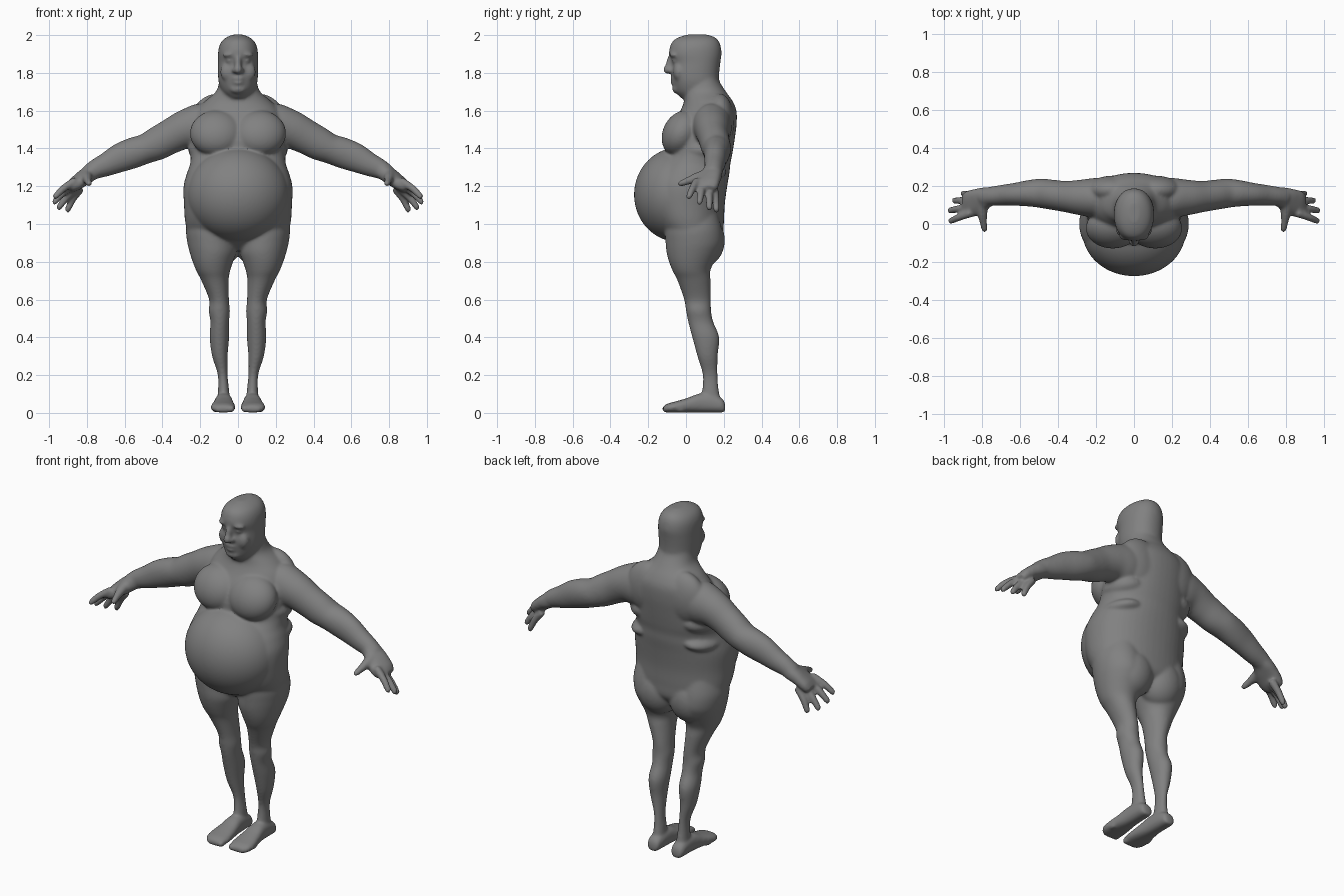
import bpy, bmesh, math
from mathutils import Vector, Matrix

parts = []


def finish(bm, name):
    bmesh.ops.recalc_face_normals(bm, faces=bm.faces)
    me = bpy.data.meshes.new(name)
    bm.to_mesh(me)
    bm.free()
    ob = bpy.data.objects.new(name, me)
    bpy.context.collection.objects.link(ob)
    parts.append(ob)


def spline(pts, steps=6):
    """Catmull-Rom through tuples of any length."""
    p = [pts[0]] + list(pts) + [pts[-1]]
    out = []
    for i in range(1, len(p) - 2):
        for k in range(steps):
            t = k / steps
            out.append([0.5 * (2 * b + (c - a) * t + (2 * a - 5 * b + 4 * c - d) * t * t
                               + (3 * b - a - 3 * c + d) * t ** 3)
                        for a, b, c, d in zip(*p[i - 1:i + 3])])
    return out + [list(pts[-1])]


def loft(name, pts, axis=None, side=1, power=2.0, n=48):
    """Skin superellipse rings (x, y, z, ru, rv); rings face the path unless axis is set."""
    rings = spline(pts)
    bm = bmesh.new()
    loops = []
    for i, (x, y, z, ru, rv) in enumerate(rings):
        if axis:
            u, v = Vector((1, 0, 0)), Vector((0, 1, 0) if axis == 'Z' else (0, 0, 1))
        else:
            a, b = rings[max(i - 1, 0)], rings[min(i + 1, len(rings) - 1)]
            t = (Vector(b[:3]) - Vector(a[:3])).normalized()
            u = t.cross(Vector((0, 0, 1))).normalized()
            v = t.cross(u)
        loop = []
        for k in range(n):
            c, s = math.cos(2 * math.pi * k / n), math.sin(2 * math.pi * k / n)
            c = math.copysign(abs(c) ** (2 / power), c)
            s = math.copysign(abs(s) ** (2 / power), s)
            co = Vector((x, y, z)) + u * c * ru + v * s * rv
            loop.append(bm.verts.new((co.x * side, co.y, co.z)))
        loops.append(loop)
    for a, b in zip(loops, loops[1:]):
        for k in range(n):
            bm.faces.new((a[k], a[(k + 1) % n], b[(k + 1) % n], b[k]))
    bm.faces.new(loops[0])
    bm.faces.new(loops[-1])
    finish(bm, name)


def column(name, secs, side=1, power=2.0):
    """Upright loft from (z, x0, x1, y_front, y_back)."""
    loft(name, [((a + b) / 2, (f + k) / 2, z, (b - a) / 2, (k - f) / 2)
                for z, a, b, f, k in secs], 'Z', side, power)


def blob(name, c, r, tilt=0, side=1, turn=0):
    bm = bmesh.new()
    m = (Matrix.Translation((c[0] * side, c[1], c[2])) @ Matrix.Rotation(turn * side, 4, 'Y')
         @ Matrix.Rotation(tilt, 4, 'X') @ Matrix.Diagonal((*r, 1)))
    bmesh.ops.create_uvsphere(bm, u_segments=64, v_segments=40, radius=1, matrix=m)
    finish(bm, name)


# Torso, neck and belly
torso = [(.86, .14, -.02, .13), (.92, .25, -.095, .19), (1.0, .278, -.165, .20),
         (1.1, .286, -.205, .205), (1.2, .288, -.21, .218), (1.27, .27, -.185, .23),
         (1.32, .253, -.145, .235), (1.37, .25, -.105, .245), (1.45, .245, -.10, .258),
         (1.53, .24, -.07, .268), (1.6, .22, -.03, .267), (1.65, .175, -.01, .247),
         (1.7, .118, -.01, .212), (1.75, .10, 0, .18), (1.8, .09, .03, .16)]
column("torso", [(z, -w, w, f, b) for z, w, f, b in torso], power=2.15)
blob("belly", (0, -.04, 1.155), (.272, .235, .25))

# Head and face
head = [(1.665, .05, -.025, .10), (1.70, .085, -.055, .168), (1.75, .102, -.07, .174),
        (1.80, .106, -.076, .176), (1.855, .106, -.074, .182), (1.9, .106, -.09, .188),
        (1.94, .10, -.084, .184), (1.97, .084, -.068, .172), (1.99, .058, -.035, .15),
        (2.003, .026, .01, .11)]
column("head", [(z, -w, w, f, b) for z, w, f, b in head], power=2.15)
blob("nose_bridge", (0, -.08, 1.855), (.018, .026, .05), -.22)
blob("nose_tip", (0, -.098, 1.818), (.023, .023, .025))
blob("lips", (0, -.066, 1.772), (.036, .018, .013))
blob("lower_lip", (0, -.066, 1.748), (.03, .016, .012))
blob("chin", (0, -.045, 1.715), (.045, .028, .026))

for s, tag in ((1, "left"), (-1, "right")):
    blob("nostril_" + tag, (.02, -.083, 1.812), (.013, .015, .014), side=s)
    blob("brow_" + tag, (.042, -.062, 1.897), (.04, .026, .014), side=s, turn=.1)
    blob("eyelid_" + tag, (.043, -.058, 1.864), (.02, .016, .013), side=s)
    blob("cheek_" + tag, (.052, -.038, 1.805), (.042, .03, .05), side=s)

    # Chest, side rolls and buttocks
    blob("chest_" + tag, (.112, -.022, 1.48), (.142, .10, .128), -.5, side=s)
    blob("side_chest_" + tag, (.155, .095, 1.40), (.108, .13, .07), side=s, turn=.15)
    blob("flank_roll_" + tag, (.16, .07, 1.275), (.108, .145, .05), side=s, turn=.15)
    blob("shoulder_blade_" + tag, (.11, .18, 1.54), (.14, .075, .15), side=s)
    blob("buttock_" + tag, (.10, .095, .915), (.125, .11, .14), side=s)

    # Leg
    column("leg_" + tag,
           [(1.05, .04, .26, -.10, .17), (.97, .02, .275, -.11, .19), (.9, .008, .268, -.108, .195),
            (.85, .008, .256, -.103, .178), (.8, .026, .24, -.09, .15), (.75, .042, .22, -.07, .128),
            (.7, .05, .194, -.045, .13), (.6, .048, .153, -.01, .132), (.54, .043, .155, 0, .133),
            (.48, .047, .146, .012, .145), (.4, .047, .15, .033, .176), (.3, .055, .137, .06, .168),
            (.2, .055, .107, .088, .167), (.1, .045, .107, .085, .177), (.03, .045, .11, .09, .195)],
           s)

    # Foot: y, centre x, half width, top height
    foot = [(.208, .077, .025, .045), (.19, .077, .038, .075), (.13, .076, .043, .098),
            (.07, .076, .047, .10), (.01, .077, .056, .078), (-.05, .079, .065, .06),
            (-.095, .078, .062, .048), (-.122, .072, .042, .032)]
    loft("foot_" + tag, [(x, y, h / 2 + .002, w, h / 2) for y, x, w, h in foot],
         'Y', s, 2.4)
    for i in range(5):
        blob("toe_" + tag, (.034 + i * .023, -.102 + .0045 * i * i, .022),
             (.018 - .0015 * i, .026, .02), side=s)

    # Arm
    loft("arm_" + tag, [(.12, .14, 1.52, .10, .10), (.20, .138, 1.515, .105, .122),
                        (.28, .14, 1.50, .094, .103), (.36, .145, 1.462, .082, .092),
                        (.43, .154, 1.425, .079, .088), (.49, .162, 1.398, .077, .079),
                        (.55, .162, 1.378, .070, .081), (.62, .157, 1.352, .061, .077),
                        (.69, .152, 1.318, .055, .064), (.75, .147, 1.292, .050, .053),
                        (.80, .14, 1.265, .048, .042)], side=s)

    # Hand: palm, four fingers and thumb
    loft("palm_" + tag, [(.75, .146, 1.29, .047, .044), (.79, .136, 1.264, .058, .042),
                         (.83, .118, 1.235, .068, .038), (.87, .104, 1.205, .070, .033),
                         (.895, .10, 1.185, .06, .024)], side=s, power=2.4)
    fingers = [((.86, .058, 1.23), (.976, .012, 1.138)), ((.86, .09, 1.212), (.981, .07, 1.108)),
               ((.85, .122, 1.195), (.956, .124, 1.078)), ((.83, .15, 1.19), (.908, .162, 1.065))]
    for a, b in fingers:
        a, b = Vector(a), Vector(b)
        m = a.lerp(b, .5) + Vector((.005, 0, .005))
        e = a.lerp(b, .93)
        loft("finger_" + tag, [(*a, .022, .022), (*m, .02, .02), (*e, .017, .016),
                               (*b, .009, .008)], side=s, n=16)
    loft("thumb_" + tag, [(.80, .11, 1.258, .034, .034), (.80, .06, 1.245, .028, .028),
                          (.795, .01, 1.228, .02, .021), (.788, -.028, 1.214, .017, .016),
                          (.785, -.042, 1.208, .009, .008)], side=s, n=16)

# Fuse all parts into one smooth skin
bpy.ops.object.select_all(action='DESELECT')
for ob in parts:
    ob.select_set(True)
bpy.context.view_layer.objects.active = parts[0]
bpy.ops.object.join()
body = bpy.context.object
body.name = "body"
remesh = body.modifiers.new("fuse", 'REMESH')
remesh.mode = 'VOXEL'
remesh.voxel_size = .0072
remesh.use_smooth_shade = True
soft = body.modifiers.new("soften", 'SMOOTH')
soft.factor = .5
soft.iterations = 14
bpy.ops.object.convert(target='MESH')
bpy.ops.object.shade_smooth()

# Dark grey skin
skin = bpy.data.materials.new("dark_grey")
skin.diffuse_color = (.22, .22, .22, 1)
body.data.materials.clear()
body.data.materials.append(skin)
